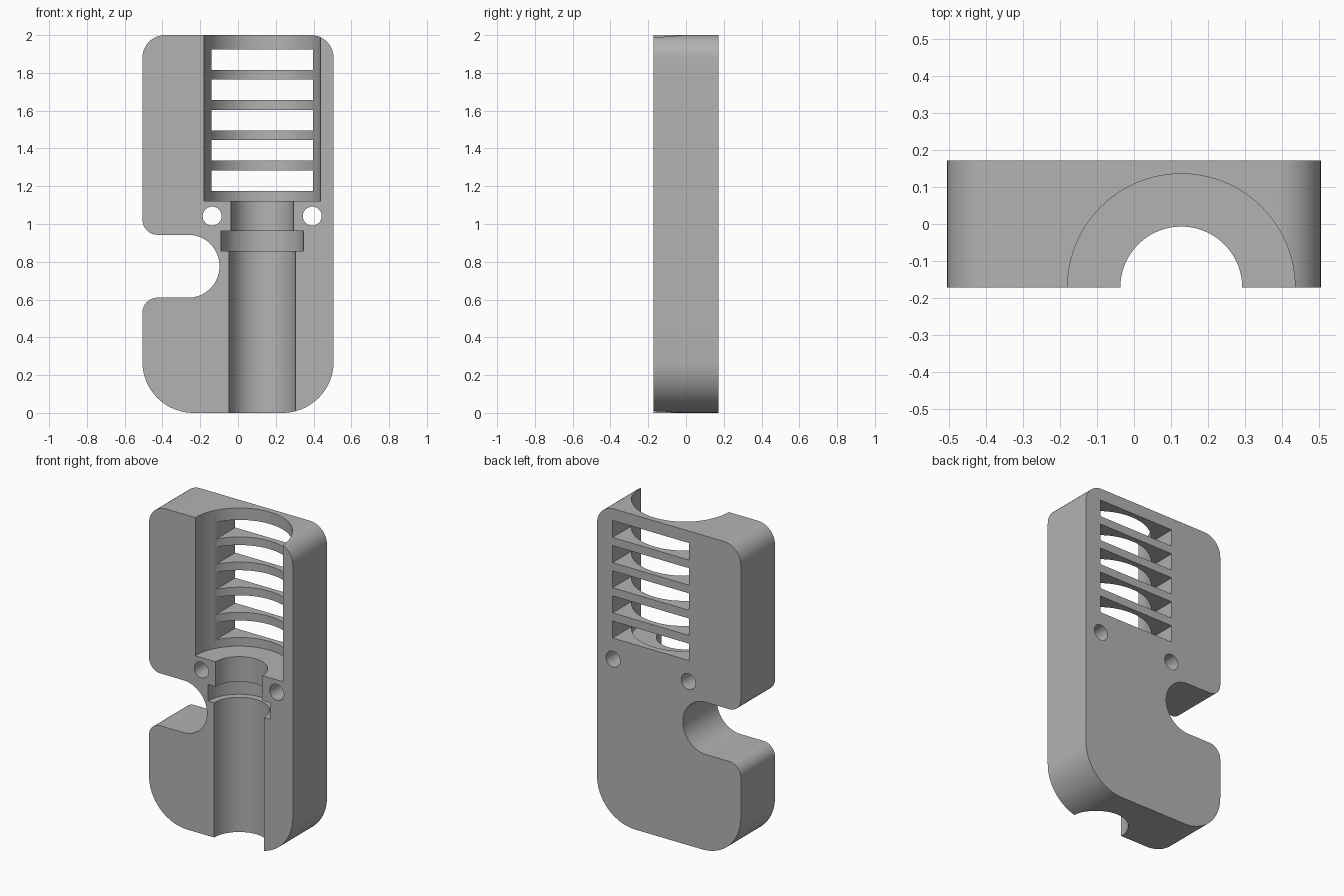
import bpy, bmesh
from math import sin, cos, pi
from mathutils import Vector

if "Cube" in bpy.data.objects:
    bpy.data.objects.remove(bpy.data.objects["Cube"])

W, H, D = 0.506, 2.0, 0.172      # half width, height, half depth
AXIS = 0.128                     # x of the bore, which lies on the front face

grey = bpy.data.materials.new("plain grey")
grey.use_nodes = True
grey.diffuse_color = (0.45, 0.45, 0.45, 1)
grey.node_tree.nodes["Principled BSDF"].inputs["Base Color"].default_value = (0.45, 0.45, 0.45, 1)


def add_object(name, bm):
    bmesh.ops.recalc_face_normals(bm, faces=bm.faces[:])
    mesh = bpy.data.meshes.new(name)
    bm.to_mesh(mesh)
    bm.free()
    mesh.materials.append(grey)
    obj = bpy.data.objects.new(name, mesh)
    bpy.context.collection.objects.link(obj)
    return obj


def rounded(corners, steps=20):
    """Round each (x, z, radius) right-angle corner of a closed outline."""
    pts = []
    for i, (x, z, r) in enumerate(corners):
        p = Vector((x, z))
        a = (Vector(corners[i - 1][:2]) - p).normalized()
        b = (Vector(corners[(i + 1) % len(corners)][:2]) - p).normalized()
        for k in range(steps + 1):
            t = k / steps * pi / 2
            pts.append(p + r * (a * (1 - sin(t)) + b * (1 - cos(t))))
    return pts


def prism(name, pts, y0, y1):
    bm = bmesh.new()
    face = bm.faces.new([bm.verts.new((p[0], y0, p[1])) for p in pts])
    out = bmesh.ops.extrude_face_region(bm, geom=[face])
    moved = [v for v in out["geom"] if isinstance(v, bmesh.types.BMVert)]
    bmesh.ops.translate(bm, verts=moved, vec=(0, y1 - y0, 0))
    return add_object(name, bm)


def lathe(name, profile, sides=96):
    """Closed stepped solid turned about the bore axis."""
    bm = bmesh.new()
    rings = [[bm.verts.new((AXIS + r * cos(2 * pi * k / sides), -D + r * sin(2 * pi * k / sides), z))
              for k in range(sides)] for r, z in profile]
    for low, high in zip(rings, rings[1:]):
        for k in range(sides):
            n = (k + 1) % sides
            bm.faces.new((low[k], low[n], high[n], high[k]))
    bm.faces.new(rings[0])
    bm.faces.new(rings[-1])
    return add_object(name, bm)


def cut(target, cutter):
    mod = target.modifiers.new("cut", "BOOLEAN")
    mod.operation, mod.solver, mod.object = "DIFFERENCE", "EXACT", cutter
    bpy.context.view_layer.objects.active = target
    bpy.ops.object.modifier_apply(modifier=mod.name)
    bpy.data.objects.remove(cutter)


# Block with rounded corners and a round-ended side notch
NOTCH_LOW, NOTCH_HIGH, NOTCH_END = 0.61, 0.943, -0.098
notch_r = (NOTCH_HIGH - NOTCH_LOW) / 2 - 0.0005
housing = prism("housing_half", rounded([
    (-W, 0, 0.27), (W, 0, 0.27), (W, H, 0.12), (-W, H, 0.12),
    (-W, NOTCH_HIGH, 0.08), (NOTCH_END, NOTCH_HIGH, notch_r),
    (NOTCH_END, NOTCH_LOW, notch_r), (-W, NOTCH_LOW, 0.08)]), -D, D)

# Stepped bore: shaft, collar groove, neck and wide chamber
cut(housing, lathe("bore_cutter", [
    (0.176, -0.1), (0.176, 0.857), (0.218, 0.857), (0.218, 0.962),
    (0.165, 0.962), (0.165, 1.121), (0.308, 1.121), (0.308, H + 0.1)]))

# Vent slots through the back of the chamber
for i in range(5):
    z, half = 1.176 + 0.16 * i, 0.268
    cut(housing, prism("slot_cutter", [
        (AXIS - half, z), (AXIS + half, z),
        (AXIS + half, z + 0.108), (AXIS - half, z + 0.108)], -0.1, D + 0.1))

# Screw holes on both sides of the neck
for side in (-1, 1):
    circle = [(AXIS + side * 0.265 + 0.05 * cos(k * pi / 20), 1.042 + 0.05 * sin(k * pi / 20))
              for k in range(40)]
    cut(housing, prism("hole_cutter", circle, -D - 0.1, D + 0.1))

bpy.ops.object.select_all(action="DESELECT")
housing.select_set(True)
bpy.context.view_layer.objects.active = housing
bpy.ops.object.shade_smooth_by_angle(angle=pi / 6)
